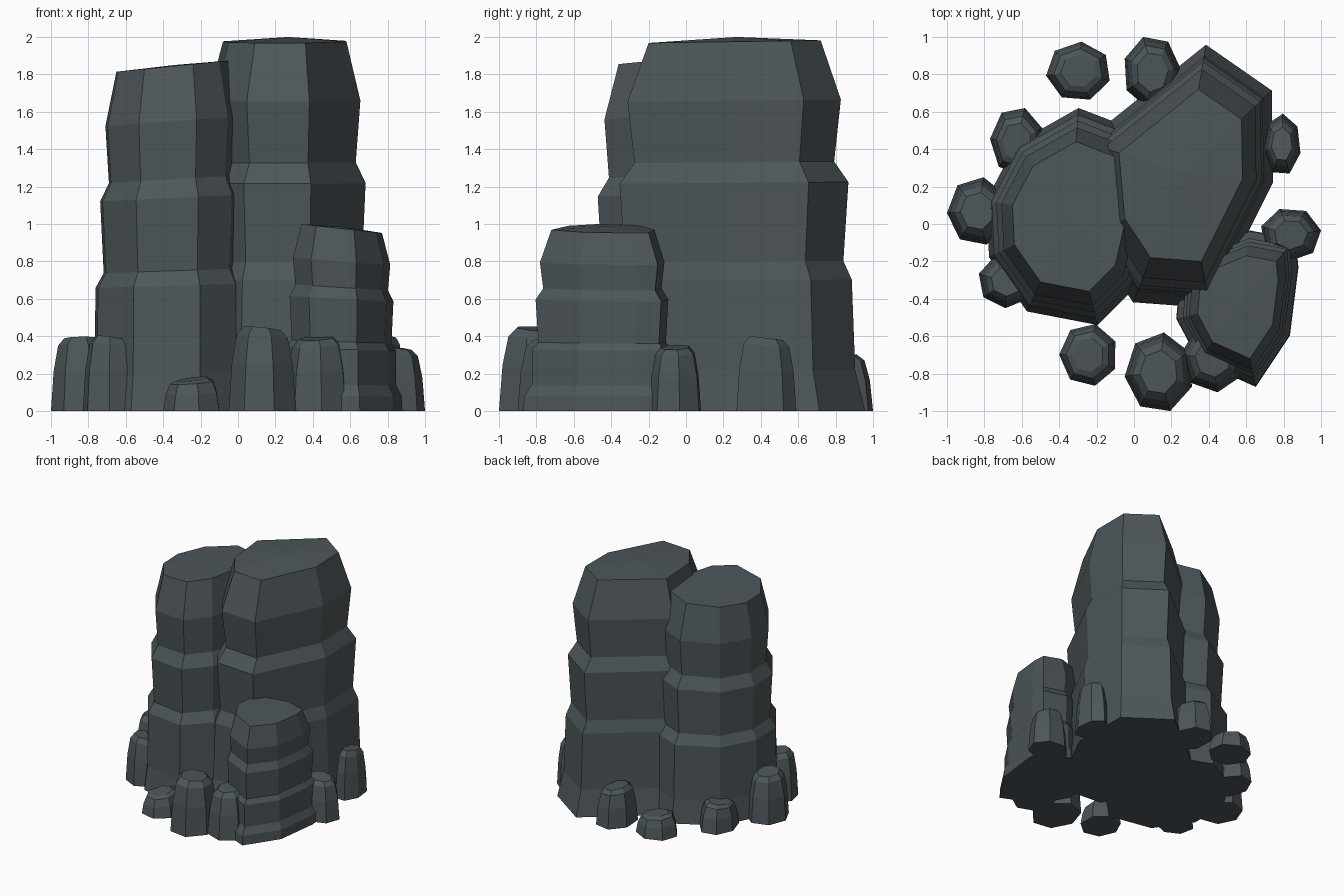
import bpy, bmesh, math, random

if "Cube" in bpy.data.objects:
    bpy.data.objects.remove(bpy.data.objects["Cube"])

random.seed(4)

stone = bpy.data.materials.new("dark_slate")
stone.diffuse_color = (0.075, 0.093, 0.102, 1)
stone.use_nodes = True
stone.node_tree.nodes["Principled BSDF"].inputs["Base Color"].default_value = stone.diffuse_color


def loft(name, outline, centre, rings, tilt=(0, 0), dome=0.0):
    """Stack scaled copies of an outline; rings are (height, scale), bottom first."""
    bm = bmesh.new()
    cx, cy = centre
    top = rings[-1][0]
    loops = []
    for z, s in rings:
        loop = []
        for x, y in outline:
            px, py = cx + (x - cx) * s, cy + (y - cy) * s
            lean = (tilt[0] * (x - cx) + tilt[1] * (y - cy)) * z / top
            loop.append(bm.verts.new((px, py, z + lean)))
        loops.append(loop)
    n = len(outline)
    for a, b in zip(loops, loops[1:]):
        for i in range(n):
            j = (i + 1) % n
            bm.faces.new((a[i], a[j], b[j], b[i]))
    bm.faces.new(loops[0])
    # slightly domed cap
    peak = bm.verts.new((cx, cy, top + dome))
    for i in range(n):
        bm.faces.new((loops[-1][i], loops[-1][(i + 1) % n], peak))
    bmesh.ops.recalc_face_normals(bm, faces=bm.faces)
    mesh = bpy.data.meshes.new(name)
    bm.to_mesh(mesh)
    bm.free()
    mesh.materials.append(stone)
    obj = bpy.data.objects.new(name, mesh)
    bpy.context.collection.objects.link(obj)
    return obj


# Tall column
loft("tall_column",
     [(0.345, 0.72), (-0.08, 0.38), (-0.05, 0.03), (0.09, -0.18),
      (0.36, -0.2), (0.58, 0.24), (0.575, 0.56)],
     (0.27, 0.27),
     [(0, 1.53), (0.22, 1.41), (0.7, 1.37), (0.8, 1.27), (1.22, 1.33),
      (1.33, 1.16), (1.66, 1.24), (1.975, 1)],
     tilt=(0, 0.015), dome=0.025)

# Middle column
loft("middle_column",
     [(-0.31, 0.44), (-0.54, 0.31), (-0.65, 0.1), (-0.64, -0.11), (-0.5, -0.31),
      (-0.24, -0.36), (-0.1, -0.22), (-0.05, 0.0), (-0.05, 0.34)],
     (-0.34, 0.04),
     [(0, 1.45), (0.2, 1.38), (0.67, 1.36), (0.75, 1.22), (1.14, 1.28),
      (1.24, 1.13), (1.55, 1.19), (1.845, 1)],
     tilt=(0.1, 0), dome=0.005)

# Short column
loft("short_column",
     [(0.6, -0.17), (0.36, -0.27), (0.34, -0.48), (0.42, -0.63), (0.62, -0.72),
      (0.74, -0.54), (0.77, -0.3), (0.76, -0.2)],
     (0.56, -0.43),
     [(0, 1.52), (0.08, 1.5), (0.14, 1.36), (0.33, 1.36), (0.37, 1.24), (0.6, 1.29),
      (0.66, 1.15), (0.8, 1.21), (0.975, 1)],
     tilt=(-0.11, 0), dome=0.01)

# Boulders round the foot: x, y, half width, half depth, height
boulders = [
    (-0.30, 0.82, 0.17, 0.155, 0.17), (0.10, 0.81, 0.15, 0.19, 0.30),
    (-0.63, 0.44, 0.14, 0.18, 0.22), (-0.84, 0.07, 0.16, 0.18, 0.39),
    (-0.68, -0.31, 0.15, 0.14, 0.39), (-0.25, -0.70, 0.15, 0.165, 0.17),
    (0.13, -0.79, 0.18, 0.21, 0.44), (0.42, -0.72, 0.17, 0.18, 0.39),
    (0.84, -0.06, 0.16, 0.14, 0.34), (0.79, 0.43, 0.10, 0.16, 0.39),
]
for k, (x, y, rx, ry, h) in enumerate(boulders):
    turn = random.uniform(0, math.tau)
    unit = [(math.cos(turn + math.tau * i / 7), math.sin(turn + math.tau * i / 7))
            for i in range(7)]
    # stretch the ring so that it fills its width and depth exactly
    us, vs = [p[0] for p in unit], [p[1] for p in unit]
    fit = lambda v, vals: 2 * (v - min(vals)) / (max(vals) - min(vals)) - 1
    outline = [(x + rx * fit(u, us), y + ry * fit(v, vs)) for u, v in unit]
    loft(f"boulder_{k + 1}", outline, (x, y),
         [(0, 1), (h * 0.55, 0.91), (h * 0.9, 0.76), (h, 0.55)],
         tilt=(random.uniform(-0.1, 0.1), random.uniform(-0.1, 0.1)))
